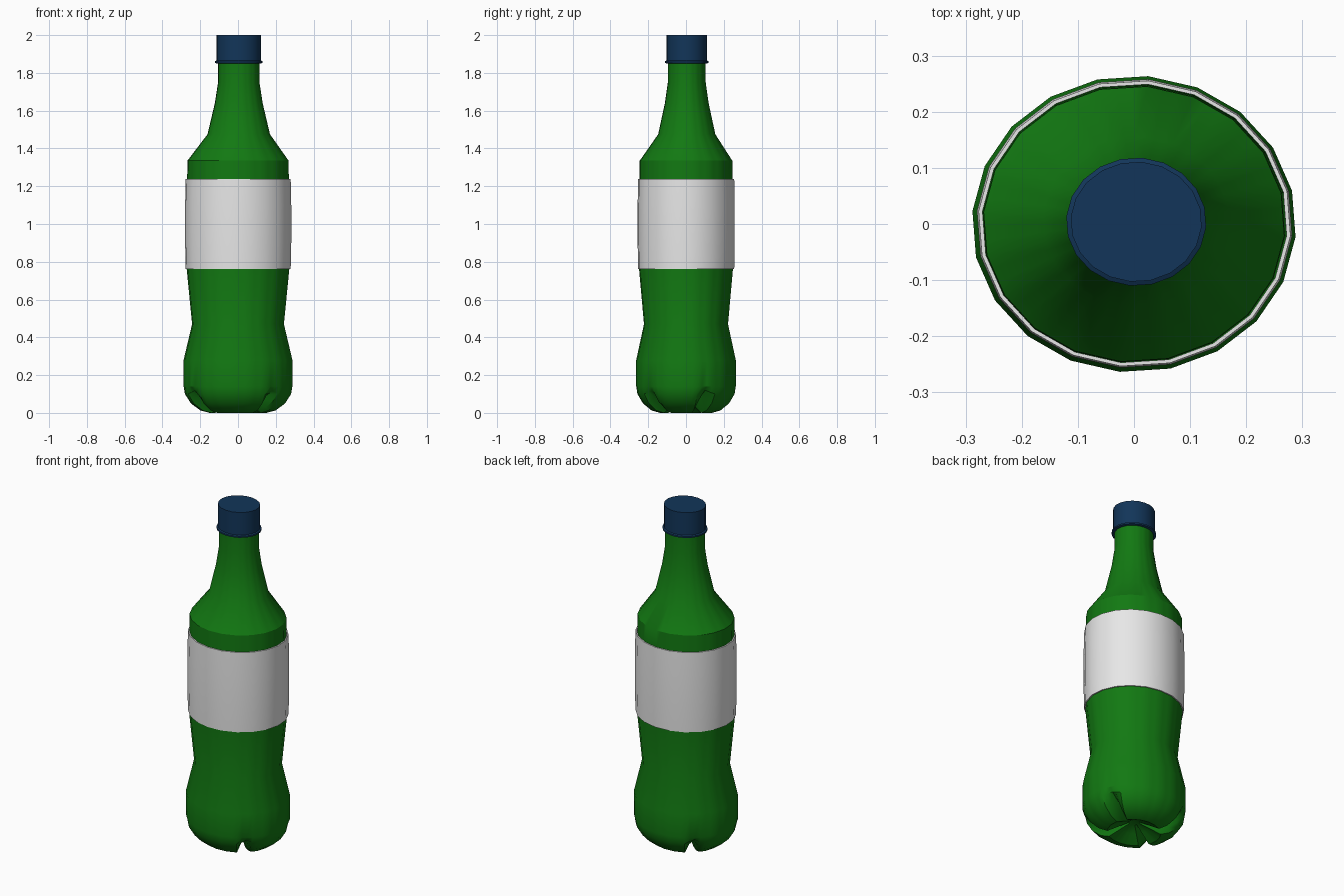
import bpy, bmesh, math

cube = bpy.data.objects.get("Cube")
if cube:
    bpy.data.objects.remove(cube, do_unlink=True)

SIDES = 20
PHASE = math.radians(13)
FLATTEN = 0.915                 # the bottle is slightly oval
NOTCHES = (25, 132, 210, 311)   # directions of the grooves between the feet


def material(name, color):
    mat = bpy.data.materials.new(name)
    mat.use_nodes = True
    mat.diffuse_color = color
    bsdf = mat.node_tree.nodes["Principled BSDF"]
    bsdf.inputs["Base Color"].default_value = color
    bsdf.inputs["Roughness"].default_value = 0.5
    return mat


green = material("bottle green", (0.006, 0.19, 0.006, 1))
white = material("label white", (0.8, 0.8, 0.8, 1))
blue = material("cap blue", (0.006, 0.036, 0.1, 1))


def ring_directions(split):
    """Points round a unit polygon, each side split into equal pieces."""
    corners = [(math.cos(PHASE + math.tau * i / SIDES),
                math.sin(PHASE + math.tau * i / SIDES)) for i in range(SIDES)]
    for i, (ax, ay) in enumerate(corners):
        bx, by = corners[(i + 1) % SIDES]
        for s in range(split):
            t = s / split
            yield ax + (bx - ax) * t, ay + (by - ay) * t


def notch_depth(x, y):
    """1 in the middle of a groove, falling to 0 beside it."""
    angle = math.degrees(math.atan2(y, x))
    gap = min(abs((angle - n + 180) % 360 - 180) for n in NOTCHES)
    return max(0, 1 - gap / 10)


def lathe(name, profile, mat, split=1, closed=False, caps=False, shift=0):
    """Profile rows: radius, height, then optional groove lift and pull."""
    bm = bmesh.new()
    rings = []
    for radius, z, *groove in profile:
        lift, pull = groove or (0, 0)
        offset = shift or (0.004 if z > 1.4 else 0)
        ring = []
        for x, y in ring_directions(split):
            d = notch_depth(x, y)
            r = radius * (1 - pull * d)
            ring.append(bm.verts.new((x * r + offset, y * r * FLATTEN + offset, z + lift * d)))
        rings.append(ring)
    pairs = list(zip(rings, rings[1:]))
    if closed:
        pairs.append((rings[-1], rings[0]))
    for low, high in pairs:
        for i in range(len(low)):
            j = (i + 1) % len(low)
            bm.faces.new((low[i], low[j], high[j], high[i]))
    if caps:
        bm.faces.new(rings[0])
        bm.faces.new(rings[-1])
    bmesh.ops.recalc_face_normals(bm, faces=bm.faces)
    mesh = bpy.data.meshes.new(name)
    bm.to_mesh(mesh)
    bm.free()
    mesh.materials.append(mat)
    obj = bpy.data.objects.new(name, mesh)
    bpy.context.collection.objects.link(obj)
    bpy.ops.object.select_all(action="DESELECT")
    obj.select_set(True)
    bpy.context.view_layer.objects.active = obj
    bpy.ops.object.shade_smooth_by_angle(angle=math.radians(32))
    return obj


# Bottle, from the underside out over the feet and up to the neck
lathe("bottle", [
    (0.03, 0.06, 0.01, 0),
    (0.08, 0.035, 0.04, 0.05),
    (0.15, 0.0, 0.085, 0.1),
    (0.2, 0.013, 0.08, 0.12),
    (0.25, 0.05, 0.055, 0.12),
    (0.282, 0.1, 0.02, 0.06),
    (0.289, 0.14),
    (0.289, 0.28),
    (0.244, 0.47),
    (0.273, 0.765),
    (0.27, 1.235),
    (0.269, 1.335),
    (0.166, 1.475),
    (0.127, 1.64),
    (0.11, 1.75),
    (0.11, 1.87),
], green, split=3, caps=True)

# Label sleeve around the waist
lathe("label", [
    (0.272, 0.763),
    (0.279, 0.763),
    (0.282, 0.9),
    (0.282, 1.1),
    (0.279, 1.238),
    (0.272, 1.238),
], white, closed=True, shift=0.001)

# Screw cap with its flared bottom ring
lathe("cap", [
    (0.117, 1.85),
    (0.125, 1.853),
    (0.125, 1.862),
    (0.117, 1.866),
    (0.117, 2.0),
], blue, caps=True)
